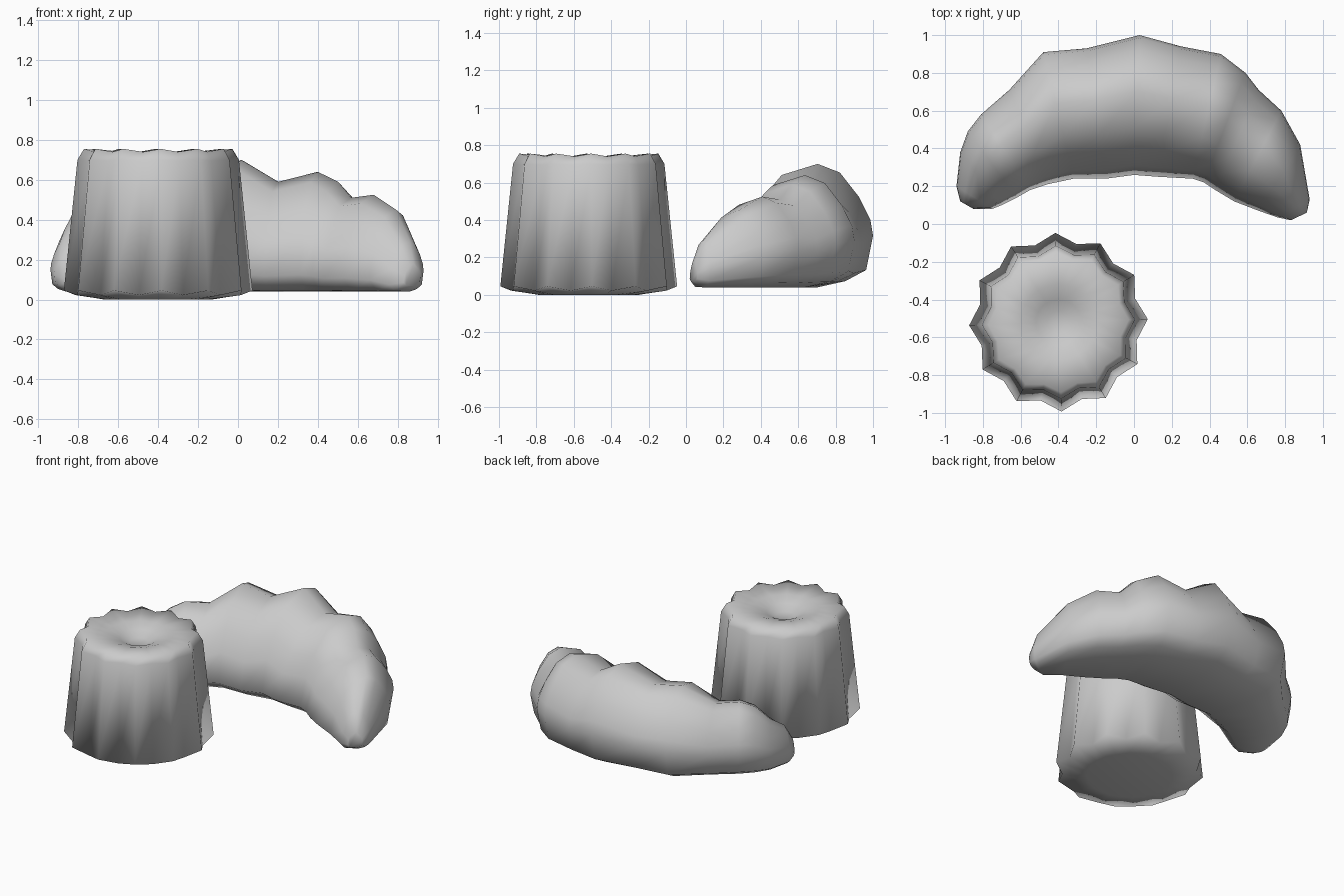
import bpy
import bmesh
from math import sin, cos, pi

cube = bpy.data.objects.get("Cube")
if cube:
    bpy.data.objects.remove(cube, do_unlink=True)

# Single plain colour
grey = bpy.data.materials.new("plain_grey")
grey.use_nodes = True
colour = (0.6, 0.6, 0.6, 1)
grey.diffuse_color = colour
grey.node_tree.nodes["Principled BSDF"].inputs["Base Color"].default_value = colour


def loft(name, rings):
    """Skin a list of equal closed rings, cap both ends and shade smooth."""
    bm = bmesh.new()
    loops = [[bm.verts.new(p) for p in ring] for ring in rings]
    count = len(loops[0])
    for low, high in zip(loops, loops[1:]):
        for i in range(count):
            j = (i + 1) % count
            bm.faces.new((low[i], low[j], high[j], high[i]))
    bm.faces.new(loops[0][::-1])
    bm.faces.new(loops[-1])
    bmesh.ops.recalc_face_normals(bm, faces=bm.faces[:])
    for face in bm.faces:
        face.smooth = True
    mesh = bpy.data.meshes.new(name)
    bm.to_mesh(mesh)
    bm.free()
    mesh.materials.append(grey)
    obj = bpy.data.objects.new(name, mesh)
    bpy.context.collection.objects.link(obj)
    return obj


# Fluted cake: (tip radius, valley radius, tip height, valley height)
FLUTES = 12
cake_profile = [
    (0.27, 0.27, 0.0, 0.0),
    (0.473, 0.425, 0.045, 0.022),
    (0.405, 0.365, 0.70, 0.695),
    (0.372, 0.337, 0.755, 0.74),
    (0.20, 0.20, 0.738, 0.732),
    (0.12, 0.12, 0.71, 0.71),
    (0.06, 0.06, 0.68, 0.68),
]


def fluted_ring(tip, valley, tip_z, valley_z):
    ring = []
    for i in range(FLUTES * 2):
        a = pi * i / FLUTES + 0.035
        r, z = (valley, valley_z) if i % 2 else (tip, tip_z)
        ring.append((-0.4 + r * cos(a), -0.52 + r * sin(a), z))
    return ring


loft("fluted_cake", [fluted_ring(*row) for row in cake_profile])

# Crescent roll cross-section: (inner to outer fraction, height fraction)
section = [
    (0.0, 0.14), (0.07, 0.46), (0.17, 0.68), (0.34, 0.91), (0.6, 1.0),
    (0.76, 0.93), (0.9, 0.73), (0.98, 0.55), (1.0, 0.42), (0.95, 0.14),
    (0.8, 0.05), (0.6, 0.0), (0.15, 0.01),
]

# Stations along the crescent: inner x, inner y, outer x, outer y, top height
stations = [
    (-0.85, 0.08, -0.92, 0.12, 0.20),
    (-0.75, 0.08, -0.94, 0.20, 0.30),
    (-0.70, 0.10, -0.92, 0.38, 0.38),
    (-0.62, 0.14, -0.88, 0.49, 0.48),
    (-0.55, 0.18, -0.81, 0.58, 0.52),
    (-0.46, 0.21, -0.66, 0.71, 0.51),
    (-0.32, 0.24, -0.48, 0.91, 0.64),
    (-0.15, 0.24, -0.25, 0.93, 0.60),
    (0.0, 0.26, 0.03, 1.0, 0.70),
    (0.13, 0.25, 0.25, 0.94, 0.59),
    (0.31, 0.24, 0.46, 0.90, 0.64),
    (0.37, 0.22, 0.59, 0.80, 0.59),
    (0.43, 0.18, 0.66, 0.71, 0.51),
    (0.53, 0.12, 0.78, 0.60, 0.525),
    (0.66, 0.07, 0.88, 0.42, 0.45),
    (0.76, 0.035, 0.93, 0.13, 0.29),
    (0.83, 0.02, 0.915, 0.06, 0.18),
]


def roll_ring(ix, iy, ox, oy, top):
    base = 0.04 if top > 0.25 else 0.07
    return [(ix + (ox - ix) * u, iy + (oy - iy) * u, base + (top - base) * h)
            for u, h in section]


loft("crescent_roll", [roll_ring(*row) for row in stations])
